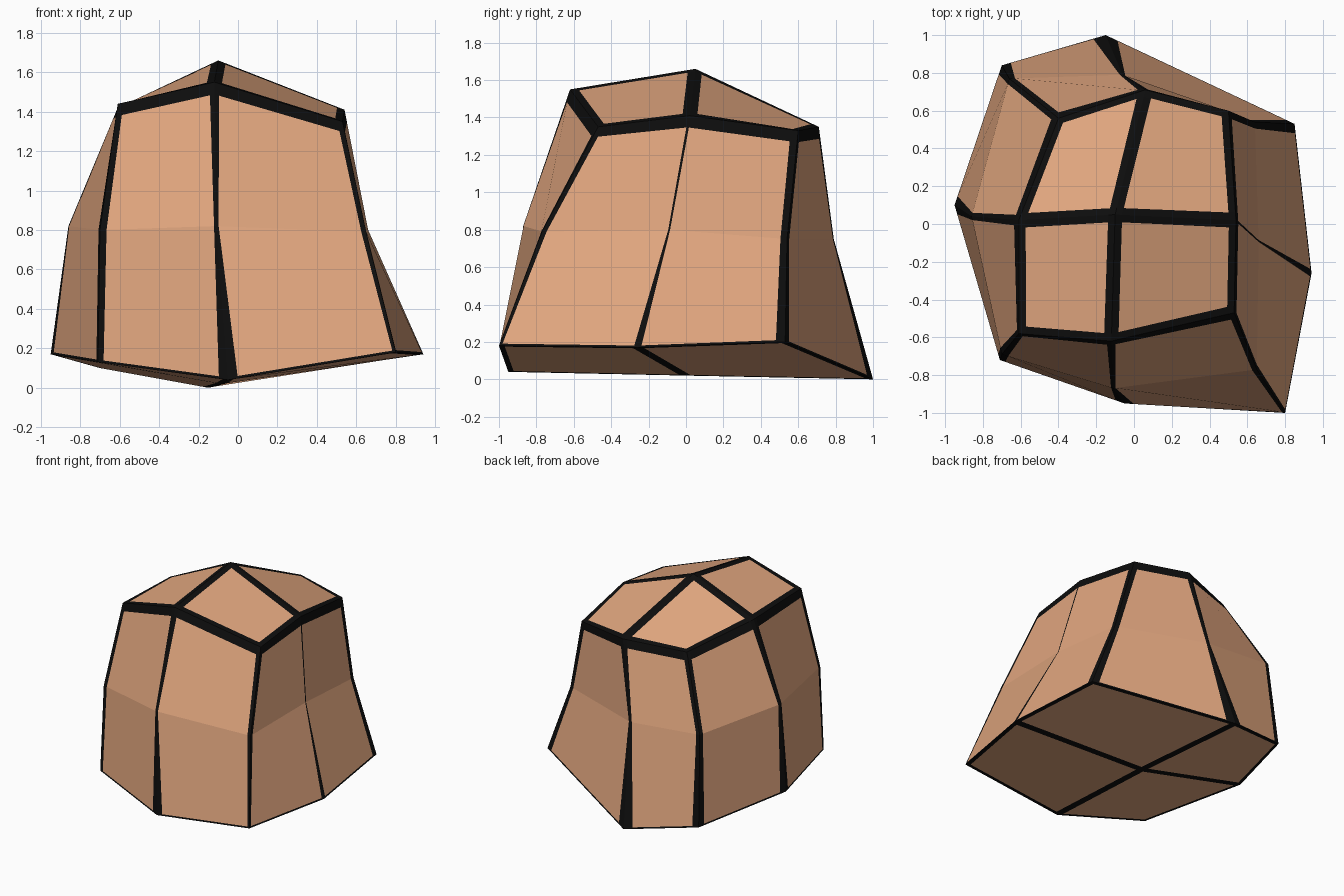
import bpy, bmesh
from mathutils import Vector

cube = bpy.data.objects.get("Cube")
if cube:
    bpy.data.objects.remove(cube)


def make_material(name, colour):
    mat = bpy.data.materials.new(name)
    mat.use_nodes = True
    mat.diffuse_color = colour
    bsdf = mat.node_tree.nodes["Principled BSDF"]
    bsdf.inputs["Base Color"].default_value = colour
    bsdf.inputs["Roughness"].default_value = 0.9
    return mat


seam_black = make_material("seam black", (0.004, 0.004, 0.004, 1))
panel_tan = make_material("panel tan", (0.75, 0.38, 0.21, 1))

# Rings of x, y, z and half seam width, anticlockwise from the front -x corner
upper_ring = [
    (-.61, -.58, 1.44, .03), (-.12, -.62, 1.55, .025), (.53, -.47, 1.35, .03),
    (.54, .02, 1.41, .007), (.5, .6, 1.33, .04), (.06, .71, 1.35, .03),
    (-.4, .56, 1.31, .03), (-.61, .02, 1.42, .03)]
middle_ring = [
    (-.7, -.69, .8, .035), (-.11, -.87, .82, .012), (.65, -.77, .79, .025),
    (.66, -.09, .8, .005), (.64, .54, .75, .035), (-.06, .79, .75, .015),
    (-.66, .77, .8, .03), (-.86, .04, .82, .02)]
lower_ring = [
    (-.71, -.72, .13, .03), (-.05, -.95, .04, .05), (.8, -1, .18, .015),
    (.94, -.26, .17, .02), (.85, .53, .2, .05), (-.15, 1, 0, .07),
    (-.7, .84, .1, .05), (-.95, .1, .17, .05)]
top_centre = (-.1, .05, 1.66, .04)
bottom_centre = (-.08, 0, .02, .03)

bm = bmesh.new()
middle = Vector((0, 0, .8))


def step(a, b, distance):
    return a + (b - a).normalized() * distance


def widen(a, b, gap=None):
    """Row of four points: two ends, and the panel edges set in from them."""
    p, q = Vector(a[:3]), Vector(b[:3])
    return [p, step(p, q, gap or a[3]), step(q, p, gap or b[3]), q]


def patch(rows, first_gap, last_gap):
    """Grid of faces with a tan panel framed by black seams."""
    first = [step(a, b, first_gap) for a, b in zip(rows[0], rows[1])]
    last = [step(a, b, last_gap) for a, b in zip(rows[-1], rows[-2])]
    rows = [rows[0], first, *rows[1:-1], last, rows[-1]]
    grid = [[bm.verts.new(p) for p in row] for row in rows]
    for r in range(len(grid) - 1):
        for c in range(3):
            face = bm.faces.new((grid[r][c], grid[r][c + 1],
                                 grid[r + 1][c + 1], grid[r + 1][c]))
            face.material_index = int(c == 1 and 0 < r < len(grid) - 2)
            face.normal_update()
            if face.normal.dot(face.calc_center_median() - middle) < 0:
                face.normal_flip()


# Tall side panels, bent at the middle ring
for i in range(8):
    j = (i + 1) % 8
    patch([widen(ring[i], ring[j])
           for ring in (upper_ring, middle_ring, lower_ring)], .065, .012)

# Four panels on the top and four underneath
for ring, centre in ((upper_ring, top_centre), (lower_ring, bottom_centre)):
    gap = centre[3]
    for corner in range(0, 8, 2):
        before, after = ring[corner - 1], ring[(corner + 1) % 8]
        patch([widen(before, ring[corner], gap),
               widen(centre, after, gap)], gap, gap)

bmesh.ops.remove_doubles(bm, verts=bm.verts, dist=.0005)

mesh = bpy.data.meshes.new("panelled_block")
bm.to_mesh(mesh)
bm.free()
mesh.materials.append(seam_black)
mesh.materials.append(panel_tan)
block = bpy.data.objects.new("panelled_block", mesh)
bpy.context.collection.objects.link(block)
